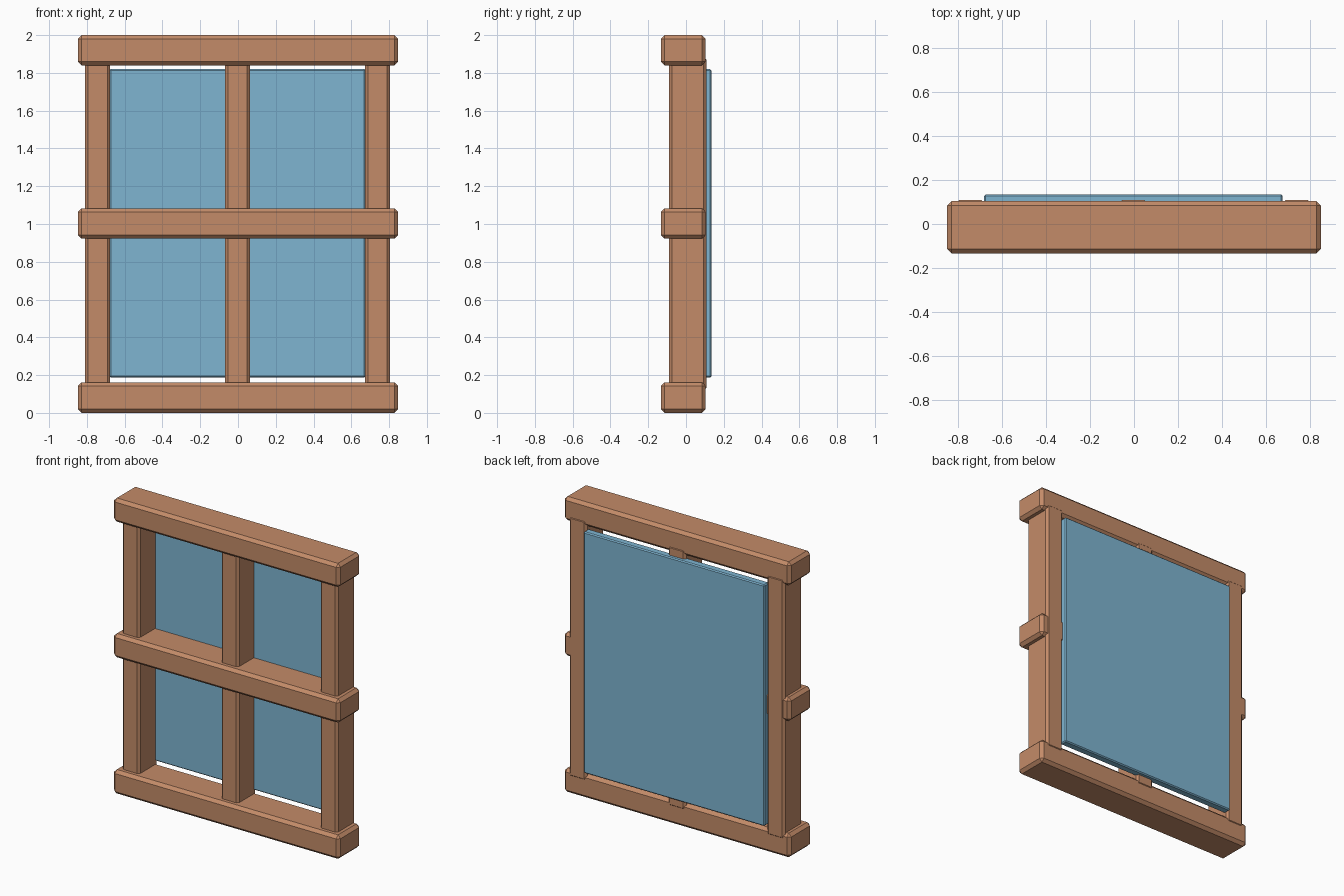
import bpy

if "Cube" in bpy.data.objects:
    bpy.data.objects.remove(bpy.data.objects["Cube"])


def material(name, colour):
    m = bpy.data.materials.new(name)
    m.diffuse_color = (*colour, 1.0)
    m.use_nodes = True
    m.node_tree.nodes["Principled BSDF"].inputs["Base Color"].default_value = m.diffuse_color
    return m


wood = material("warm wood", (0.55, 0.26, 0.14))
blue = material("blue glass", (0.21, 0.46, 0.64))


def block(name, x, y, z, bevel, mat):
    """Chamfered box spanning the (min, max) range on each axis."""
    spans = (x, y, z)
    bpy.ops.mesh.primitive_cube_add(size=1, location=[(a + b) / 2 for a, b in spans])
    ob = bpy.context.object
    ob.name = name
    ob.scale = [b - a for a, b in spans]
    bpy.ops.object.transform_apply(location=False, rotation=False, scale=True)
    mod = ob.modifiers.new("chamfer", "BEVEL")
    mod.width = bevel
    mod.segments = 1
    ob.data.materials.append(mat)
    return ob


# Horizontal rails
for name, z in (("bottom_rail", (0.0, 0.162)),
                ("middle_rail", (0.922, 1.083)),
                ("top_rail", (1.84, 2.0))):
    block(name, (-0.848, 0.848), (-0.133, 0.104), z, 0.02, wood)

# Vertical posts, their ends lapping into the rails
for name, cx in (("left_post", -0.743), ("centre_post", -0.003), ("right_post", 0.739)):
    block(name, (cx - 0.066, cx + 0.066), (-0.09, 0.108), (0.118, 1.885), 0.015, wood)

# Glass pane set at the back
block("glass_pane", (-0.68, 0.675), (0.08, 0.134), (0.187, 1.82), 0.007, blue)
